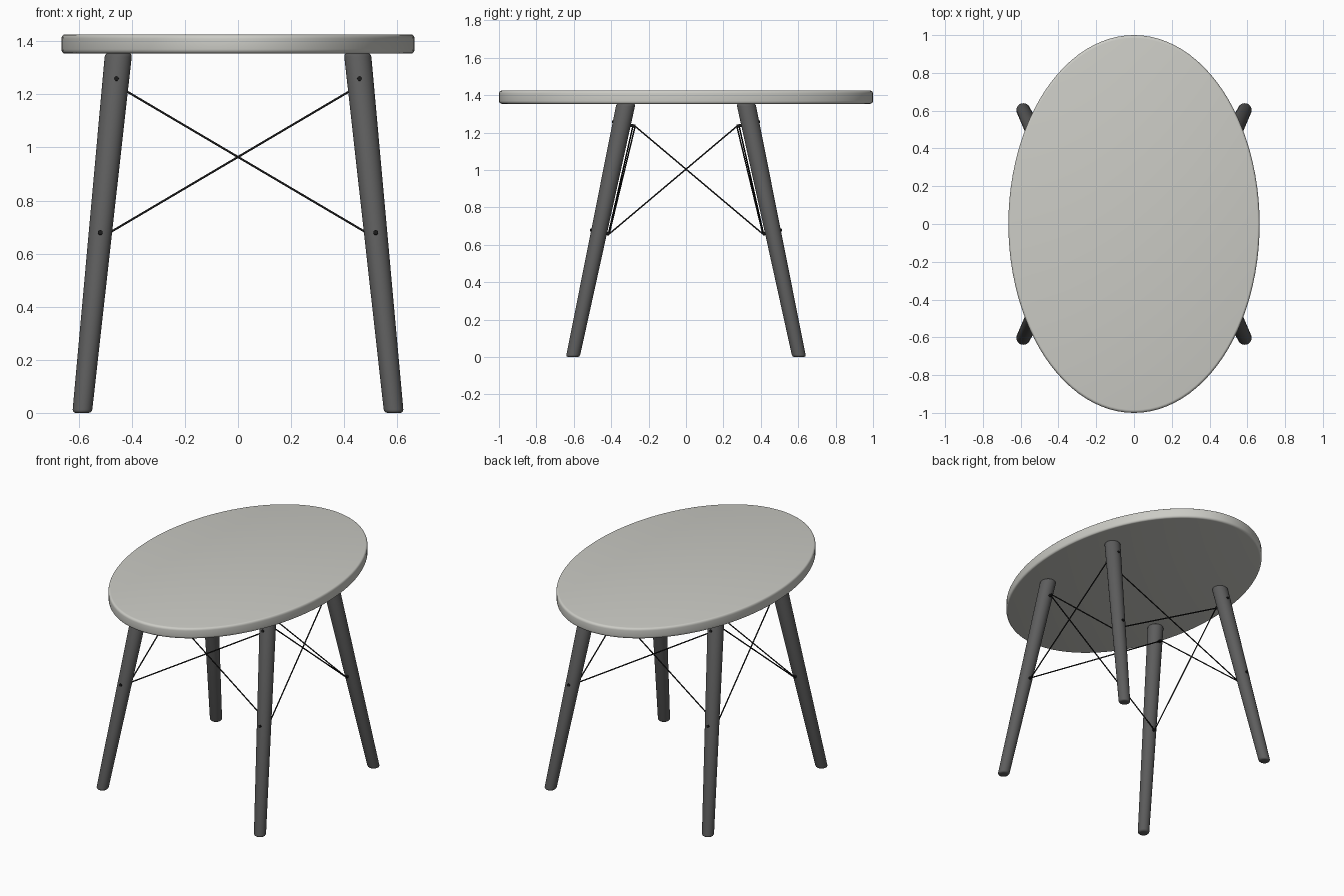
import bpy, bmesh, math
from mathutils import Vector

if "Cube" in bpy.data.objects:
    bpy.data.objects.remove(bpy.data.objects["Cube"])


def material(name, shade):
    m = bpy.data.materials.new(name)
    m.diffuse_color = (*shade, 1)
    m.use_nodes = True
    m.node_tree.nodes["Principled BSDF"].inputs["Base Color"].default_value = m.diffuse_color
    return m


PALE = material("pale_top", (0.6, 0.6, 0.56))
DARK = material("dark_wood", (0.11, 0.11, 0.11))
BLACK = material("black_metal", (0.01, 0.01, 0.01))


def lathe(name, profile, mat, segments=32, scale=(1, 1), axis=lambda z: (0, 0)):
    """Stack of rings (radius, z) around a possibly slanted axis, capped at both ends."""
    bm = bmesh.new()
    rings = []
    for r, z in profile:
        cx, cy = axis(z)
        rings.append([bm.verts.new((cx + scale[0] * r * math.cos(a), cy + scale[1] * r * math.sin(a), z))
                      for a in (2 * math.pi * i / segments for i in range(segments))])
    for low, high in zip(rings, rings[1:]):
        for i in range(segments):
            j = (i + 1) % segments
            bm.faces.new((low[i], low[j], high[j], high[i]))
    bm.faces.new(rings[0][::-1])
    bm.faces.new(rings[-1])
    mesh = bpy.data.meshes.new(name)
    bm.to_mesh(mesh)
    bm.free()
    mesh.materials.append(mat)
    ob = bpy.data.objects.new(name, mesh)
    bpy.context.collection.objects.link(ob)
    smooth(ob)
    return ob


def smooth(ob):
    bpy.ops.object.select_all(action='DESELECT')
    ob.select_set(True)
    bpy.context.view_layer.objects.active = ob
    bpy.ops.object.shade_smooth_by_angle(angle=math.radians(40))


def rod(name, a, b, radius, segments=10):
    a, b = Vector(a), Vector(b)
    ob = lathe(name, [(radius, 0), (radius, (b - a).length)], BLACK, segments)
    ob.location = a
    ob.rotation_euler = (b - a).to_track_quat('Z', 'Y').to_euler()
    return ob


def rounded_ends(r0, z0, r1, z1, f):
    """Profile from (r0, z0) to (r1, z1) with quarter-round edges of size f."""
    angles = [math.pi / 2 * k / 4 for k in range(5)]
    low = [(r0 - f + f * math.sin(a), z0 + f - f * math.cos(a)) for a in angles]
    high = [(r1 - f + f * math.cos(a), z1 - f + f * math.sin(a)) for a in angles]
    return low + high


# Oval table top
top = lathe("table_top", rounded_ends(1, 1.354, 1, 1.425, 0.016), PALE, 96, (0.665, 1))

# Splayed tapered legs with the fixing pins that pass through them
LEG_TOP = 1.355
UP_IN, UP_OUT = (0.458, 0.272, 1.234), (0.458, 0.395, 1.26)
LOW_IN, LOW_OUT = (0.519, 0.411, 0.658), (0.519, 0.513, 0.68)


def place(p, sx, sy):
    return Vector((p[0] * sx, p[1] * sy, p[2]))


for sx, side in ((-1, "left"), (1, "right")):
    for sy, end in ((-1, "front"), (1, "back")):
        def slant(z, sx=sx, sy=sy):
            t = z / LEG_TOP
            return sx * (0.587 - 0.137 * t), sy * (0.605 - 0.284 * t)
        lathe(f"{end}_{side}_leg", rounded_ends(0.037, 0, 0.051, LEG_TOP, 0.013), DARK, axis=slant)
        for level, inner, outer in (("upper", UP_IN, UP_OUT), ("lower", LOW_IN, LOW_OUT)):
            rod(f"{end}_{side}_{level}_pin", place(inner, sx, sy), place(outer, sx, sy), 0.009, 14)

# Crossed wire braces on all four sides
for s in (-1, 1):
    for d in (-1, 1):
        # one of each crossing pair sits slightly further out along its pin
        shift = Vector((0, s * 0.012 * (d > 0), 0))
        rod("front_back_brace", place(UP_IN, d, s) + shift, place(LOW_IN, -d, s) + shift * 0.3, 0.004)
        rod("side_brace", place(UP_IN, s, d), place(LOW_IN, s, -d), 0.004)
